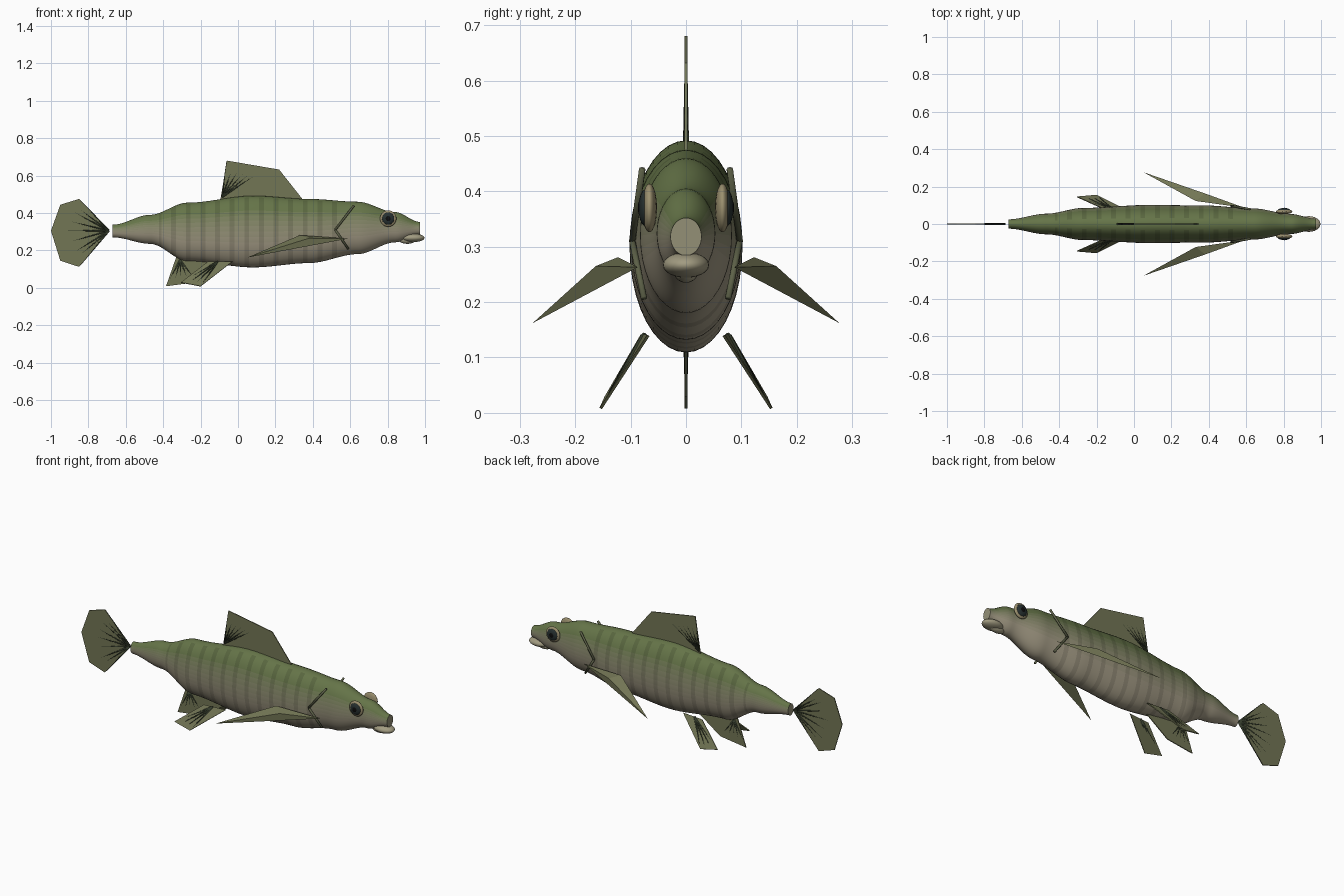
import bpy, bmesh, math
from mathutils import Vector

cube = bpy.data.objects.get("Cube")
if cube:
    bpy.data.objects.remove(cube, do_unlink=True)


def material(name, rgb):
    m = bpy.data.materials.new(name)
    m.use_nodes = True
    m.diffuse_color = (*rgb, 1)
    bsdf = m.node_tree.nodes["Principled BSDF"]
    bsdf.inputs["Base Color"].default_value = (*rgb, 1)
    bsdf.inputs["Roughness"].default_value = 0.6
    return m


FIN = material("fin olive", (0.17, 0.18, 0.09))
RAY = material("ray dark", (0.035, 0.045, 0.025))
GILL = material("gill olive", (0.11, 0.12, 0.065))
LIP = material("lip tan", (0.36, 0.33, 0.22))
EYE = material("eye tan", (0.33, 0.28, 0.16))
IRIS = material("iris dark", (0.02, 0.03, 0.03))
PUPIL = material("pupil black", (0.004, 0.004, 0.004))


def finish(name, bm, mats, smooth=True):
    bmesh.ops.recalc_face_normals(bm, faces=bm.faces)
    mesh = bpy.data.meshes.new(name)
    bm.to_mesh(mesh)
    bm.free()
    for m in mats:
        mesh.materials.append(m)
    for p in mesh.polygons:
        p.use_smooth = smooth
    ob = bpy.data.objects.new(name, mesh)
    bpy.context.collection.objects.link(ob)
    return ob


# Body: elliptical sections eased between stations (x, top, bottom, half width)
STATIONS = [
    (-0.67, 0.337, 0.27, 0.025), (-0.47, 0.39, 0.235, 0.055),
    (-0.27, 0.455, 0.143, 0.086), (0.08, 0.492, 0.109, 0.102),
    (0.38, 0.475, 0.132, 0.099), (0.64, 0.46, 0.18, 0.083),
    (0.84, 0.405, 0.243, 0.053), (0.972, 0.352, 0.284, 0.028)]
LEVELS = 8
BACK, BELLY = Vector((0.13, 0.175, 0.065)), Vector((0.36, 0.32, 0.23))
SHADES = [1.0, 0.76]
BODY_MATS = [material("scale %d %d" % (s, i), BELLY.lerp(BACK, i / (LEVELS - 1)) * f)
             for s, f in enumerate(SHADES) for i in range(LEVELS)]


def section(x):
    for a, b in zip(STATIONS, STATIONS[1:]):
        if x <= b[0] + 1e-6:
            t = (x - a[0]) / (b[0] - a[0])
            t = t * t * (3 - 2 * t)
            return [p + (q - p) * t for p, q in zip(a[1:], b[1:])]
    return STATIONS[-1][1:]


def build_body(steps=126, sides=40):
    bm = bmesh.new()
    x0, x1 = STATIONS[0][0], STATIONS[-1][0]
    rings = []
    for i in range(steps + 1):
        x = x0 + (x1 - x0) * i / steps
        top, bottom, w = section(x)
        zc, h = (top + bottom) / 2, (top - bottom) / 2
        rings.append([bm.verts.new((x, w * math.cos(a), zc + h * math.sin(a)))
                      for a in (math.tau * k / sides for k in range(sides))])
    for i, (r, s) in enumerate(zip(rings, rings[1:])):
        for k in range(sides):
            n = (k + 1) % sides
            f = bm.faces.new((r[k], r[n], s[n], s[k]))
            up = math.sin(math.tau * (k + 0.5) / sides)
            level = min(LEVELS - 1, max(0, round((up + 0.35) * (LEVELS - 1))))
            x = f.calc_center_median().x
            dark = -0.42 < x < 0.56 and i % 6 < 2 and up < 0.93
            f.material_index = level + (LEVELS if dark else 0)
    for ring in (rings[0], rings[-1]):
        bm.faces.new(ring).material_index = 2
    ob = finish("body", bm, BODY_MATS)
    bpy.ops.object.select_all(action='DESELECT')
    ob.select_set(True)
    bpy.context.view_layer.objects.active = ob
    bpy.ops.object.shade_smooth_by_angle(angle=math.radians(40))


def ellipsoid(name, loc, size, mat):
    bm = bmesh.new()
    bmesh.ops.create_uvsphere(bm, u_segments=24, v_segments=14, radius=1)
    bmesh.ops.scale(bm, vec=size, verts=bm.verts)
    bmesh.ops.translate(bm, vec=loc, verts=bm.verts)
    return finish(name, bm, [mat])


def rods(name, pairs, r1, r2, mat):
    bm = bmesh.new()
    for a, b in pairs:
        a, b = Vector(a), Vector(b)
        d = b - a
        made = bmesh.ops.create_cone(bm, cap_ends=True, segments=8, radius1=r1,
                                     radius2=r2, depth=d.length)["verts"]
        bmesh.ops.rotate(bm, verts=made, matrix=d.to_track_quat('Z', 'Y').to_matrix())
        bmesh.ops.translate(bm, verts=made, vec=(a + b) / 2)
    return finish(name, bm, [mat])


def fin(name, points, faces=None):
    bm = bmesh.new()
    vs = [bm.verts.new(p) for p in points]
    for f in faces or [range(len(vs))]:
        bm.faces.new([vs[i] for i in f])
    ob = finish(name, bm, [FIN], smooth=False)
    if not faces:
        mod = ob.modifiers.new("thickness", 'SOLIDIFY')
        mod.thickness = 0.005
        mod.offset = 0
    return ob


def fan(name, root, edge, count):
    """Tapered rays from a root to evenly spaced points on an edge."""
    a, b, root = Vector(edge[0]), Vector(edge[1]), Vector(root)
    ends = [root.lerp(a.lerp(b, i / (count - 1)), 0.96) for i in range(count)]
    rods(name, [(root, e) for e in ends], 0.0055, 0.0015, RAY)


def flat(points):
    return [(x, 0, z) for x, z in points]


build_body()
ellipsoid("lower_lip", (0.935, 0, 0.267), (0.062, 0.042, 0.023), LIP)
ellipsoid("chin", (0.905, 0, 0.255), (0.045, 0.022, 0.02), LIP)

# Tail, dorsal and anal fins
tail = flat([(-0.69, 0.305), (-0.85, 0.475), (-0.95, 0.444), (-1, 0.305),
             (-0.95, 0.145), (-0.85, 0.112)])
fin("tail_fin", tail)
ends = [Vector(p) for p in tail[1:]]
ends += [(p + q) / 2 for p, q in zip(ends, ends[1:])]
rods("tail_rays", [(tail[0], Vector(tail[0]).lerp(e, 0.95)) for e in ends],
     0.0055, 0.0015, RAY)

dorsal = flat([(-0.095, 0.465), (-0.06, 0.68), (0.22, 0.632), (0.36, 0.455)])
fin("dorsal_fin", dorsal)
fan("dorsal_rays", (-0.085, 0, 0.485), (dorsal[1], (0.15, 0, 0.64)), 6)

anal = flat([(-0.33, 0.165), (-0.385, 0.008), (-0.22, 0.03), (-0.05, 0.15)])
fin("anal_fin", anal)
fan("anal_rays", (-0.31, 0, 0.15), (anal[1], anal[2]), 5)

# Paired parts
for side, s in (("left", 1), ("right", -1)):
    def sided(points):
        return [(x, y * s, z) for x, y, z in points]

    ellipsoid(side + "_eye", (0.803, 0.066 * s, 0.37), (0.044, 0.0135, 0.044), EYE)
    ellipsoid(side + "_iris", (0.803, 0.0735 * s, 0.37), (0.033, 0.012, 0.033), IRIS)
    ellipsoid(side + "_pupil", (0.803, 0.077 * s, 0.37), (0.02, 0.01, 0.02), PUPIL)

    gill = sided([(0.62, 0.079, 0.44), (0.52, 0.097, 0.31), (0.59, 0.076, 0.207)])
    rods(side + "_gill_edge", zip(gill, gill[1:]), 0.006, 0.006, GILL)

    fin(side + "_pectoral_fin",
        sided([(0.59, 0.087, 0.263), (0.33, 0.123, 0.281),
               (0.05, 0.277, 0.162), (0.38, 0.163, 0.265)]),
        [(0, 1, 3), (1, 2, 3), (0, 3, 2), (0, 2, 1)])

    pelvic = sided([(-0.03, 0.068, 0.14), (-0.16, 0.08, 0.14),
                    (-0.305, 0.145, 0.028), (-0.2, 0.154, 0.008)])
    fin(side + "_pelvic_fin", pelvic)
    fan(side + "_pelvic_rays", Vector(pelvic[0]).lerp(Vector(pelvic[1]), 0.6),
        (pelvic[2], pelvic[3]), 4)
